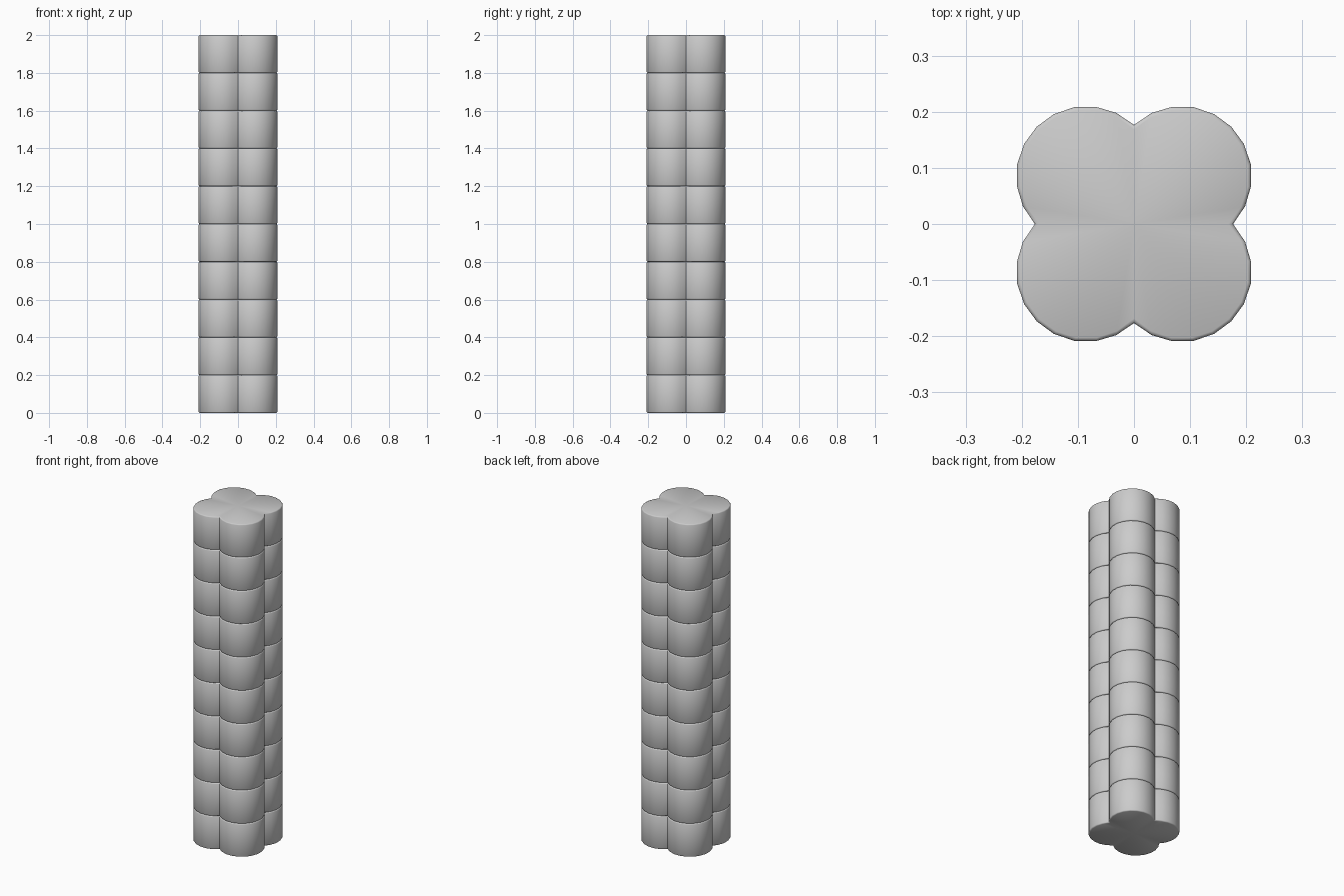
import bpy, bmesh, math

if "Cube" in bpy.data.objects:
    bpy.data.objects.remove(bpy.data.objects["Cube"])

LOBE_OFFSET = 0.085   # distance of each lobe centre from the axes
LOBE_RADIUS = 0.125
STEPS = 10            # sides per visible lobe arc
ROW_HEIGHT = 0.2
ROWS = 10


def outline(radius):
    """Four-lobed outline; neighbouring arcs share the point in each notch."""
    start = -math.asin(LOBE_OFFSET / radius)
    end = math.pi / 2 - start
    points = []
    for q in range(4):
        turn = q * math.pi / 2
        for i in range(STEPS):
            a = start + (end - start) * i / STEPS
            x = LOBE_OFFSET + radius * math.cos(a)
            y = LOBE_OFFSET + radius * math.sin(a)
            points.append((x * math.cos(turn) - y * math.sin(turn),
                           x * math.sin(turn) + y * math.cos(turn)))
    return points


def make_row(name, z0):
    bm = bmesh.new()
    # Softly rounded rims leave a fine groove between rows
    rim = [(0.006, 0.0), (0.002, 0.002), (0.0, 0.006)]
    levels = rim + [(d, ROW_HEIGHT - z) for d, z in reversed(rim)]
    rings = [[bm.verts.new((x, y, z0 + z)) for x, y in outline(LOBE_RADIUS - d)]
             for d, z in levels]
    for low, high in zip(rings, rings[1:]):
        for i in range(len(low)):
            j = (i + 1) % len(low)
            bm.faces.new((low[i], low[j], high[j], high[i]))
    # Flat caps, fanned from the centre
    for ring, z in ((rings[0], z0), (rings[-1], z0 + ROW_HEIGHT)):
        hub = bm.verts.new((0, 0, z))
        for i in range(len(ring)):
            bm.faces.new((hub, ring[i], ring[(i + 1) % len(ring)]))
    bmesh.ops.recalc_face_normals(bm, faces=bm.faces)
    mesh = bpy.data.meshes.new(name)
    bm.to_mesh(mesh)
    bm.free()
    obj = bpy.data.objects.new(name, mesh)
    bpy.context.collection.objects.link(obj)
    return obj


# Stack of identical four-lobed drums
for row in range(ROWS):
    drum = make_row(f"column_drum_{row + 1}", row * ROW_HEIGHT)
    bpy.ops.object.select_all(action='DESELECT')
    drum.select_set(True)
    bpy.context.view_layer.objects.active = drum
    bpy.ops.object.shade_smooth_by_angle(angle=math.radians(40))
